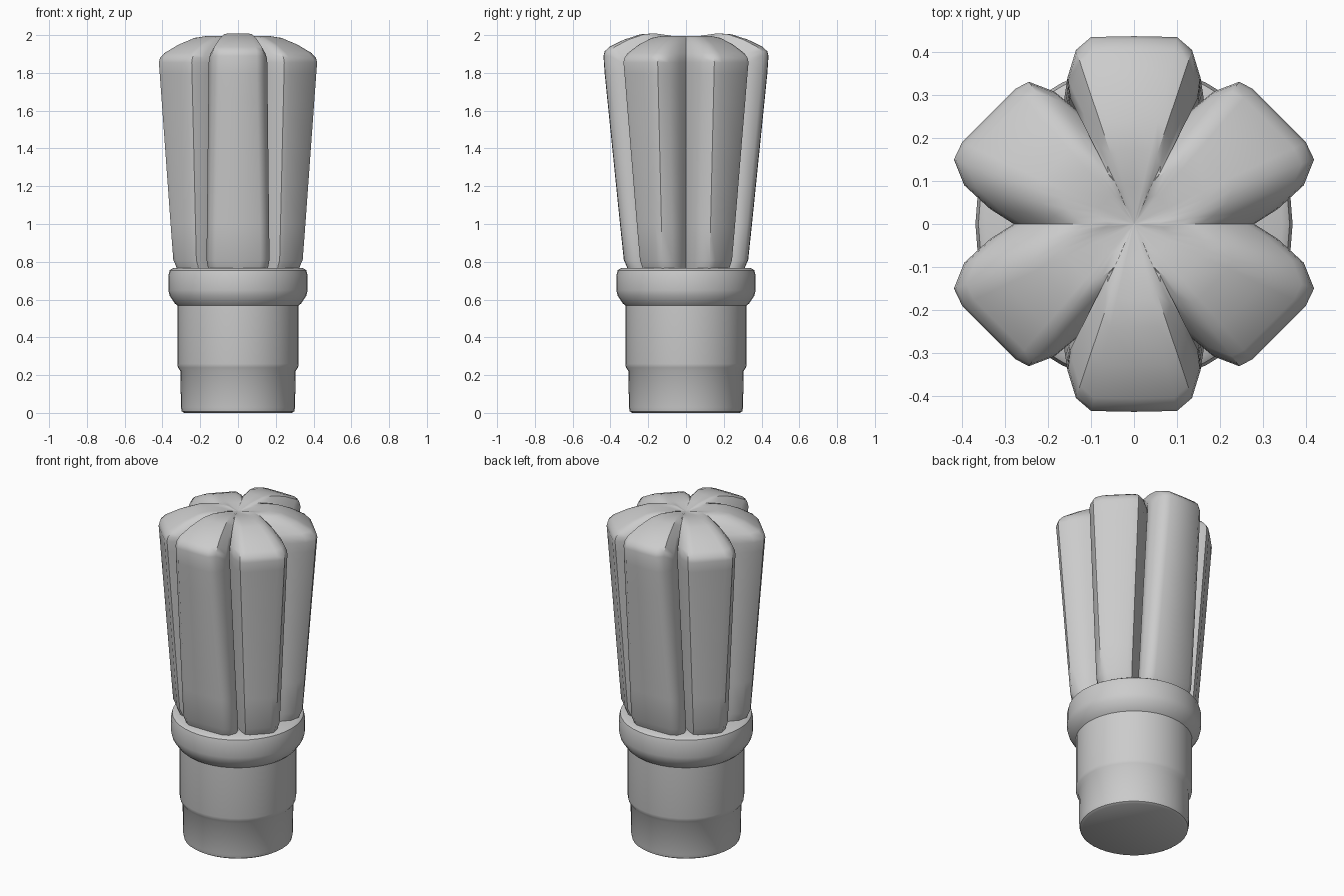
import bpy, bmesh, math

if "Cube" in bpy.data.objects:
    bpy.data.objects.remove(bpy.data.objects["Cube"])

mat = bpy.data.materials.new("light grey")
mat.diffuse_color = (0.6, 0.6, 0.6, 1)
mat.use_nodes = True
mat.node_tree.nodes["Principled BSDF"].inputs["Base Color"].default_value = mat.diffuse_color


def loft(name, rings, angle):
    """Skin a list of closed rings (equal point counts) and cap both ends."""
    bm = bmesh.new()
    loops = [[bm.verts.new(p) for p in ring] for ring in rings]
    n = len(loops[0])
    for a, b in zip(loops, loops[1:]):
        for i in range(n):
            j = (i + 1) % n
            bm.faces.new((a[i], a[j], b[j], b[i]))
    for loop in (loops[0], loops[-1]):
        centre = bm.verts.new((0, 0, sum(v.co.z for v in loop) / n))
        for i in range(n):
            bm.faces.new((loop[i], loop[(i + 1) % n], centre))
    bmesh.ops.recalc_face_normals(bm, faces=bm.faces)
    me = bpy.data.meshes.new(name)
    bm.to_mesh(me)
    bm.free()
    me.materials.append(mat)
    ob = bpy.data.objects.new(name, me)
    bpy.context.collection.objects.link(ob)
    bpy.ops.object.select_all(action='DESELECT')
    ob.select_set(True)
    bpy.context.view_layer.objects.active = ob
    bpy.ops.object.shade_smooth_by_angle(angle=math.radians(angle))
    return ob


def lathe(name, profile, sides=40):
    turn = [2 * math.pi * i / sides for i in range(sides)]
    return loft(name, [[(r * math.cos(a), r * math.sin(a), z) for a in turn]
                       for r, z in profile], 35)


# Stepped round plug
lathe("stepped_base", [(0.285, 0), (0.298, 0.008), (0.302, 0.03), (0.305, 0.222),
                       (0.318, 0.24), (0.321, 0.26), (0.321, 0.6)])
# Rounded collar
lathe("collar", [(0.318, 0.565), (0.335, 0.58), (0.362, 0.62), (0.369, 0.65),
                 (0.369, 0.725), (0.362, 0.755), (0.345, 0.766), (0.2, 0.762)])

# Six-lobed head: quarter outlines at the top and bottom of the lobes
TOP = [(0, .437), (.10, .435), (.135, .405), (.155, .34), (.15, .295), (.115, .25),
       (.185, .308), (.245, .331), (.275, .315), (.40, .19), (.419, .15),
       (.395, .09), (.335, .035), (.28, 0)]
LOW = [(0, .327), (.12, .325), (.152, .305), (.167, .26), (.155, .22), (.12, .18),
       (.185, .225), (.22, .242), (.245, .232), (.325, .155), (.341, .125),
       (.328, .07), (.285, .025), (.23, 0)]


def section(t, s, z):
    """Full outline blended between LOW (t=0) and TOP (t=1), scaled by s."""
    q = [((a + (c - a) * t) * s, (b + (d - b) * t) * s)
         for (a, b), (c, d) in zip(LOW, TOP)]
    half = q + [(x, -y) for x, y in q[-2::-1]]
    full = half + [(-x, y) for x, y in half[-2:0:-1]]
    # front and back lobes stand slightly taller at the shoulder
    lift = 0.035 if z > 1.8 else 0
    return [(x, y, z + lift * (s if abs(x) < 0.14 * s and abs(y) > 0.38 * s else 0))
            for x, y in full]


rings = [section(0, 0.93, 0.74), section(0, 0.96, 0.775), section(0.02, 1, 0.81)]
rings += [section(t, 1, 0.78 + 1.08 * t) for t in (0.2, 0.4, 0.6, 0.8, 0.94)]
rings += [section(1, s, z) for s, z in ((1, 1.855), (0.985, 1.88), (0.93, 1.905),
                                        (0.75, 1.95), (0.55, 1.985), (0.4, 1.995),
                                        (0.2, 1.99), (0.06, 1.978))]
loft("lobed_head", rings, 40)
